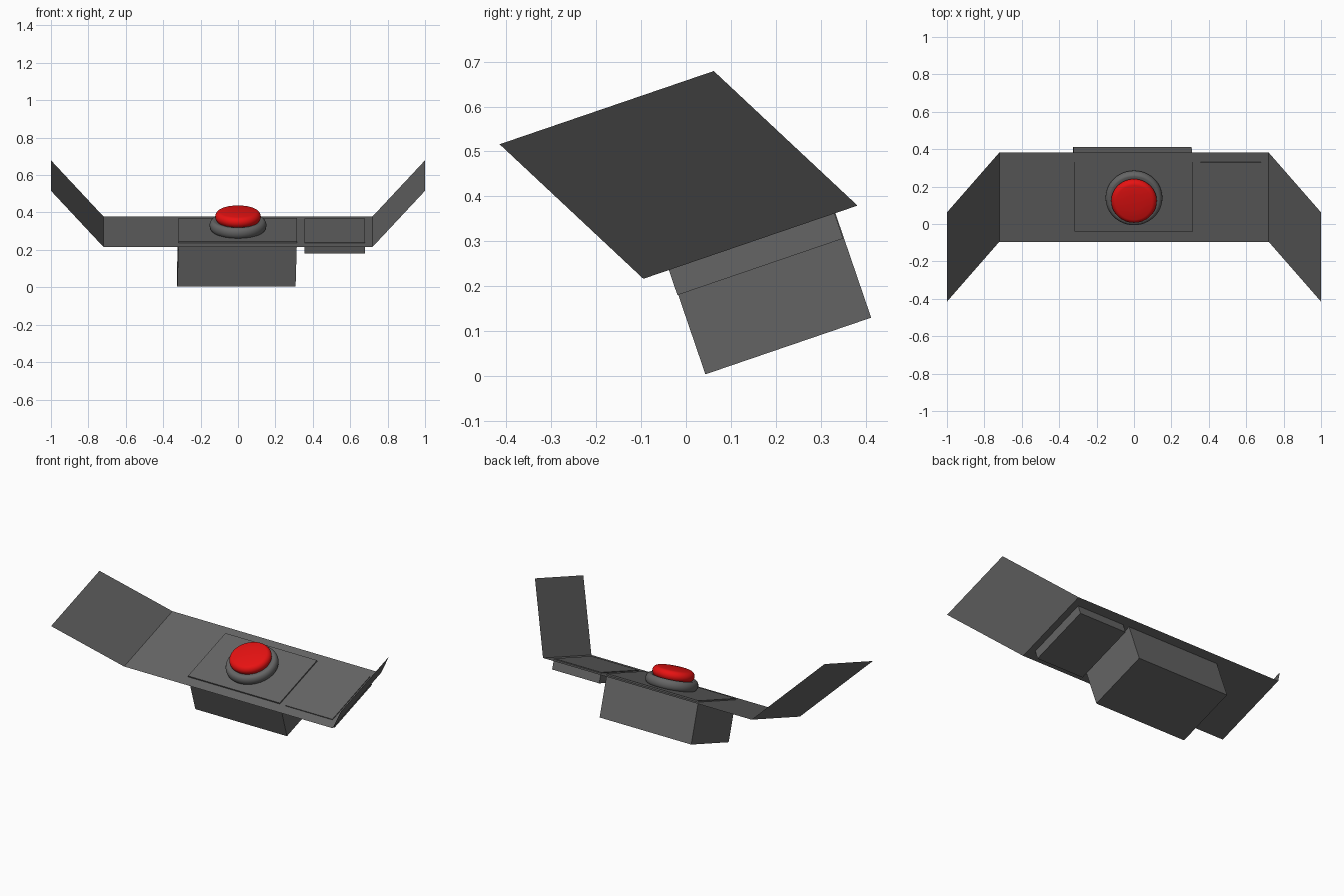
import bpy, bmesh, math
from mathutils import Matrix

if "Cube" in bpy.data.objects:
    bpy.data.objects.remove(bpy.data.objects["Cube"])

# Everything is laid out flat around the panel centre, then tilted forward
TILT = Matrix.Translation((0, 0.1435, 0.298)) @ Matrix.Rotation(math.radians(18.87), 4, 'X')


def material(name, rgb):
    m = bpy.data.materials.new(name)
    m.diffuse_color = (*rgb, 1)
    m.use_nodes = True
    m.node_tree.nodes["Principled BSDF"].inputs["Base Color"].default_value = m.diffuse_color
    return m


GREY = material("dark_grey", (0.13, 0.13, 0.13))
RED = material("bright_red", (0.8, 0.006, 0.006))


def finish(name, bm, mat):
    bmesh.ops.transform(bm, matrix=TILT, verts=bm.verts)
    me = bpy.data.meshes.new(name)
    bm.to_mesh(me)
    bm.free()
    me.materials.append(mat)
    ob = bpy.data.objects.new(name, me)
    bpy.context.collection.objects.link(ob)
    return ob


def box(name, x, y, z, mat, shift=0.0):
    """Box from ranges; shift slides the bottom sideways."""
    bm = bmesh.new()
    bmesh.ops.create_cube(bm, size=1)
    for v in bm.verts:
        low = v.co.z < 0
        v.co = [r[0] if c < 0 else r[1] for c, r in zip(v.co, (x, y, z))]
        if low:
            v.co.x += shift
    return finish(name, bm, mat)


def lathe(name, profile, y, mat, steps=48):
    bm = bmesh.new()
    vs = [bm.verts.new((r, y, h)) for r, h in profile]
    edges = [bm.edges.new(p) for p in zip(vs, vs[1:])]
    bmesh.ops.spin(bm, geom=vs + edges, cent=(0, y, 0), axis=(0, 0, 1),
                   angle=math.tau, steps=steps)
    bmesh.ops.remove_doubles(bm, verts=bm.verts, dist=1e-5)
    bmesh.ops.recalc_face_normals(bm, faces=bm.faces)
    ob = finish(name, bm, mat)
    bpy.context.view_layer.objects.active = ob
    ob.select_set(True)
    bpy.ops.object.shade_smooth_by_angle(angle=math.radians(40))
    ob.select_set(False)
    return ob


# Thin console sheet: level middle with two raised, swept-forward wings
bm = bmesh.new()
H = 0.252
columns = [(-1, -0.206, 0.387), (-0.72, 0, 0), (0.72, 0, 0), (1, -0.206, 0.387)]
rows = [[bm.verts.new((x, y + s * H, z)) for x, y, z in columns] for s in (-1, 1)]
for i in range(3):
    bm.faces.new((rows[0][i], rows[0][i + 1], rows[1][i + 1], rows[1][i]))
finish("console_panel", bm, GREY)

# Deep housing and shallow side tray, with tops just proud of the sheet
box("button_housing", (-0.318, 0.315), (-0.19, 0.20), (-0.246, 0.008), GREY, -0.007)
box("side_tray", (0.355, 0.68), (-0.192, 0.198), (-0.059, 0.005), GREY)

# Rounded collar
ring = [(0.13 + 0.022 * math.cos(a), 0.033 + 0.03 * math.sin(a))
        for a in [math.radians(-90 + 15 * i) for i in range(13)]]
lathe("button_collar", ring + [(0.105, 0.058)], 0.007, GREY)

# Push button with rounded shoulder and slightly domed top
shoulder = [(0.092 + 0.03 * math.cos(a), 0.082 + 0.03 * math.sin(a))
            for a in [math.radians(-40 + 12 * i) for i in range(11)]]
lathe("push_button", [(0.108, 0.05)] + shoulder + [(0.05, 0.116), (0, 0.118)],
      0.007, RED)
